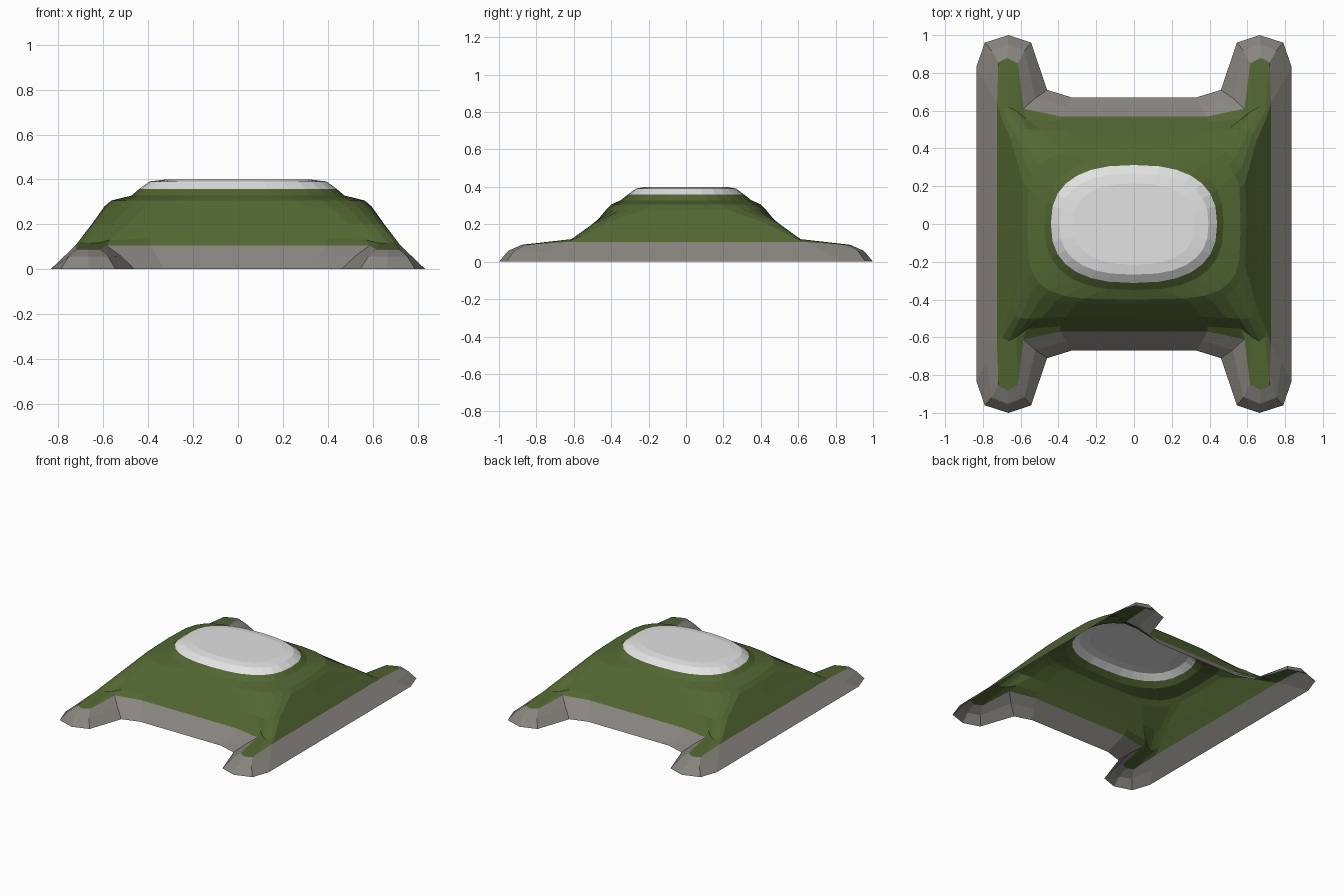
import bpy
import math

if "Cube" in bpy.data.objects:
    bpy.data.objects.remove(bpy.data.objects["Cube"])


def material(name, rgb):
    m = bpy.data.materials.new(name)
    m.diffuse_color = (*rgb, 1)
    m.use_nodes = True
    m.node_tree.nodes["Principled BSDF"].inputs["Base Color"].default_value = m.diffuse_color
    return m


rock = material("grey rock", (0.25, 0.235, 0.215))
grass = material("moss green", (0.085, 0.135, 0.032))
snow = material("snow white", (0.76, 0.76, 0.76))


def full_ring(q):
    """Mirror a quarter outline (+x axis round to +y axis) into a closed ring."""
    half = q + [(-x, y, z) for x, y, z in reversed(q[:-1])]
    return half + [(x, -y, z) for x, y, z in reversed(half[1:-1])]


def oval(a, b, z, n):
    """Quarter superellipse with eight points."""
    q = []
    for i in range(8):
        t = math.pi / 2 * i / 7
        q.append((a * max(0, math.cos(t)) ** (2 / n) if i < 7 else 0,
                  b * math.sin(t) ** (2 / n) if i else 0, z))
    return q


def loft(name, quarters, mat, close_top=False):
    rings = [full_ring(q) for q in quarters]
    n = len(rings[0])
    verts = [v for r in rings for v in r]
    faces = [(k * n + i, k * n + (i + 1) % n, (k + 1) * n + (i + 1) % n, (k + 1) * n + i)
             for k in range(len(rings) - 1) for i in range(n)]
    if close_top:
        faces.append(tuple(range(len(verts) - n, len(verts))))
    me = bpy.data.meshes.new(name)
    me.from_pydata(verts, [], faces)
    me.materials.append(mat)
    ob = bpy.data.objects.new(name, me)
    bpy.context.collection.objects.link(ob)
    return ob


# Footprint with a spur at each corner
base = [(x, y, 0) for x, y in ((.835, 0), (.835, .83), (.79, .96), (.665, 1), (.545, .96),
                               (.46, .71), (.33, .67), (0, .67))]
# Line where the rock meets the grass
edge = [(.725, 0, .105), (.725, .64, .105), (.718, .855, .09), (.67, .88, .09),
        (.615, .85, .09), (.585, .61, .105), (.39, .57, .105), (0, .57, .105)]
# Rounded bulge halfway up, only on the spurs
bulge = [0, 0, .012, .012, .012, .006, 0, 0]
mid = [tuple((a + b) / 2 for a, b in zip(p, q)) for p, q in zip(base, edge)]
mid = [(x, y + d, z + d) for (x, y, z), d in zip(mid, bulge)]
loft("rock_skirt", [base, mid, edge], rock)

# Grassy slope: spur ridges climb into the hill corners
toe = [(.70, 0, .138), (.70, .56, .138), (.695, .60, .122), (.665, .62, .115),
       (.625, .60, .117), (.57, .555, .13), (.39, .543, .138), (0, .543, .138)]
slope = [(.652, 0, .2), (.648, .44, .2), (.63, .485, .2), (.605, .50, .2),
         (.56, .502, .2), (.49, .497, .2), (.36, .492, .2), (0, .492, .2)]
loft("grass_slope", [edge, toe, slope,
                     oval(.595, .425, .28, 4.5),
                     oval(.565, .40, .306, 4),
                     oval(.475, .35, .328, 2.6),
                     oval(.44, .312, .358, 2.5)], grass)

# Snow cap
loft("snow_cap", [oval(.44, .312, .358, 2.5),
                  oval(.395, .268, .391, 2.5),
                  oval(.32, .215, .4, 2.5)], snow, True)
